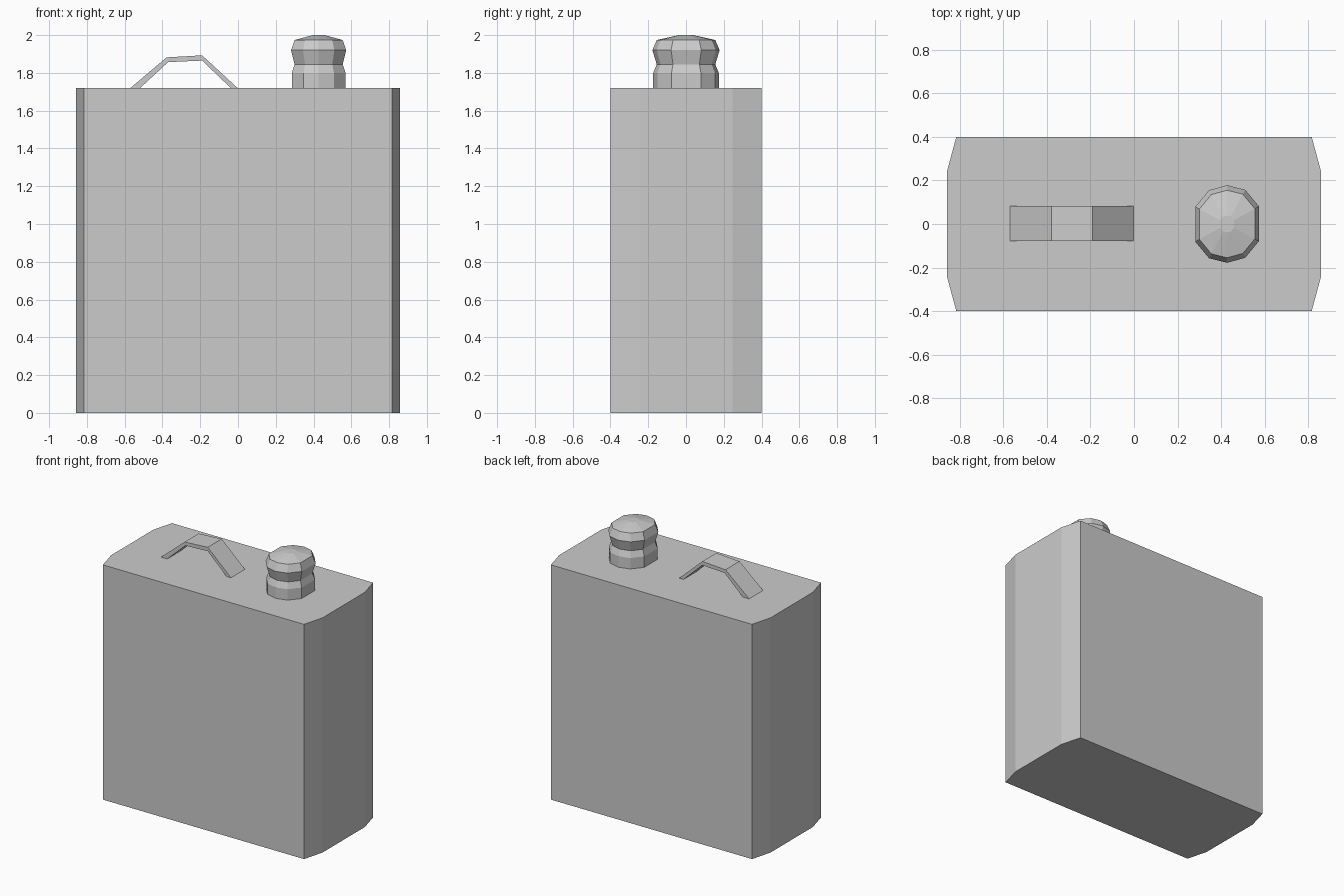
import bpy, bmesh

if "Cube" in bpy.data.objects:
    bpy.data.objects.remove(bpy.data.objects["Cube"])


def loft(name, rings):
    """Closed solid from a list of equal-length vertex rings."""
    bm = bmesh.new()
    loops = [[bm.verts.new(p) for p in ring] for ring in rings]
    n = len(loops[0])
    for a, b in zip(loops, loops[1:]):
        for i in range(n):
            j = (i + 1) % n
            bm.faces.new((a[i], a[j], b[j], b[i]))
    bm.faces.new(loops[0][::-1])
    bm.faces.new(loops[-1])
    bmesh.ops.recalc_face_normals(bm, faces=bm.faces)
    mesh = bpy.data.meshes.new(name)
    bm.to_mesh(mesh)
    bm.free()
    obj = bpy.data.objects.new(name, mesh)
    bpy.context.collection.objects.link(obj)
    return obj


# Can body: rectangle with bowed ends, extruded up
half = [(0.815, -0.40), (0.857, -0.245), (0.857, 0.245), (0.815, 0.40)]
outline = half + [(-x, -y) for x, y in half]
loft("can_body", [[(x, y, z) for x, y in outline] for z in (0, 1.72)])

# Carry handle: bent strap extruded across y
strap = [(-0.572, 1.718), (-0.378, 1.882), (-0.19, 1.893), (0.0, 1.718),
         (-0.036, 1.718), (-0.19, 1.865), (-0.37, 1.857), (-0.52, 1.718)]
loft("carry_handle", [[(x, y, z) for x, z in strap] for y in (-0.079, 0.083)])

# Screw cap: ten-sided oval section lofted through a waisted, domed profile
side = [(0.0, -0.178), (0.083, -0.155), (0.146, -0.079),
        (0.146, 0.081), (0.083, 0.157)]
section = side + [(-x, -y) for x, y in side]
profile = [(0.97, 1.715), (0.97, 1.80), (0.87, 1.845), (1.0, 1.92),
           (0.87, 1.974), (0.22, 2.0)]
loft("screw_cap", [[(0.427 + s * x, s * y, z) for x, y in section]
                   for s, z in [(0.975, 1.715), (0.975, 1.80)] + profile[2:]])
